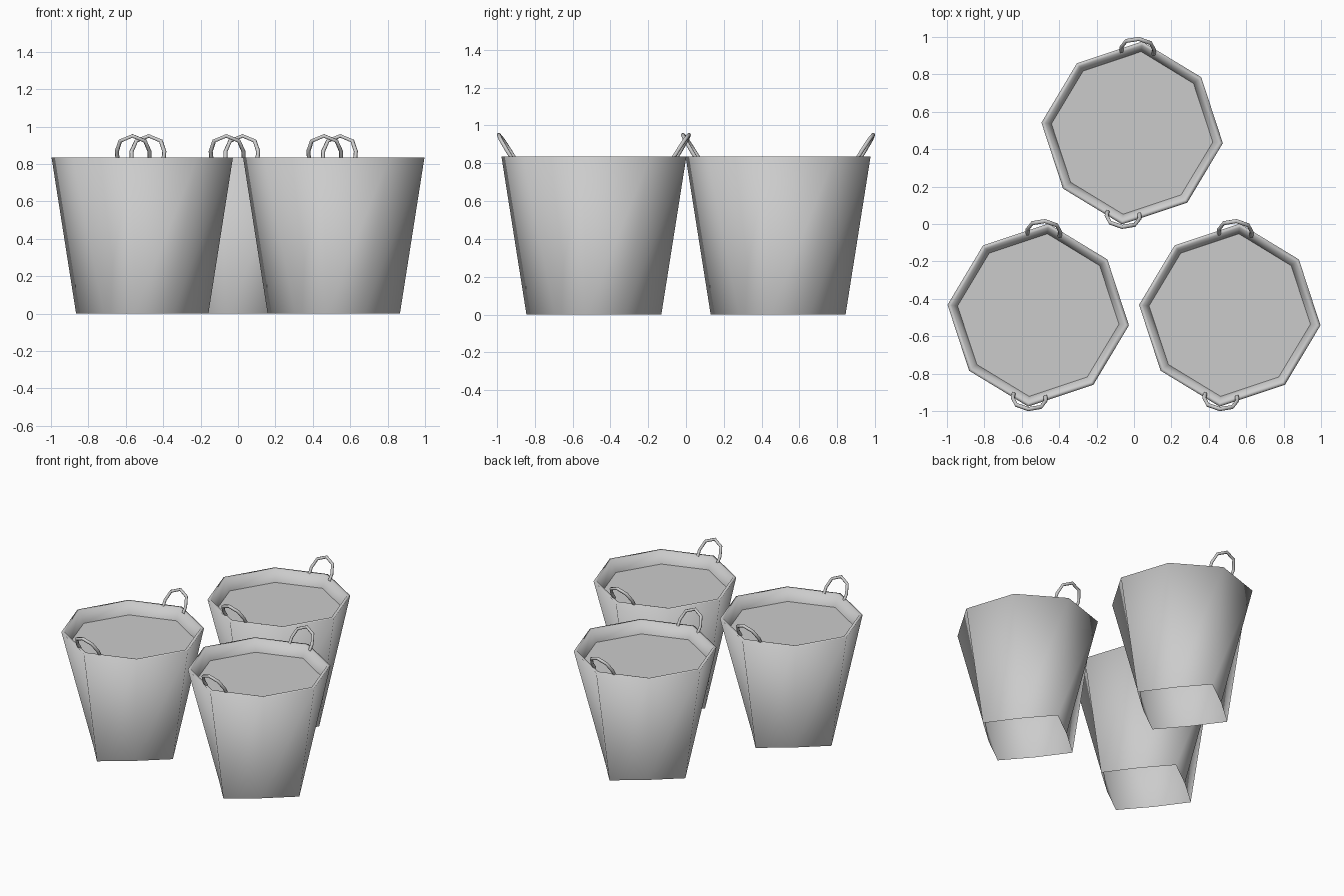
import bpy
import bmesh
from math import cos, sin, pi, radians
from mathutils import Matrix, Vector

cube = bpy.data.objects.get("Cube")
if cube:
    bpy.data.objects.remove(cube, do_unlink=True)

SIDES = 8
BODY_TURN = radians(-6.4)
HANDLE_TURN = radians(-5)
CENTRES = {"left_front": (0.512, -0.487), "right_front": (-0.512, -0.487), "back": (-0.01, 0.487)}

grey = bpy.data.materials.new("plain_grey")
grey.use_nodes = True
colour = (0.6, 0.6, 0.6, 1)
grey.diffuse_color = colour
grey.node_tree.nodes["Principled BSDF"].inputs["Base Color"].default_value = colour


def loft(rings):
    """Skin rings of points, leaving both ends open."""
    bm = bmesh.new()
    loops = [[bm.verts.new(p) for p in ring] for ring in rings]
    n = len(loops[0])
    for low, high in zip(loops, loops[1:]):
        for i in range(n):
            j = (i + 1) % n
            bm.faces.new((low[i], low[j], high[j], high[i]))
    return bm


def finish(bm, name, location):
    """Turn the mesh into a smooth-shaded object."""
    for face in bm.faces:
        face.smooth = True
    mesh = bpy.data.meshes.new(name)
    bm.to_mesh(mesh)
    bm.free()
    mesh.materials.append(grey)
    obj = bpy.data.objects.new(name, mesh)
    obj.location = location
    bpy.context.collection.objects.link(obj)


def ring(corner, between, z):
    """Eight points whose radius alternates between two values."""
    points = []
    for i in range(SIDES):
        a = BODY_TURN + 2 * pi * i / SIDES
        r = between if i % 2 else corner
        points.append((r * cos(a), 1.008 * r * sin(a), z))
    return points


def basket(name, centre):
    # Thin wall, open and nearly square below, with an octagonal rim and lip
    profile = [(0.356, 0.262, 0), (0.488, 0.473, 0.835),
               (0.466, 0.451, 0.835), (0.434, 0.42, 0.75)]
    rings = [ring(*p) for p in profile]
    finish(loft(rings), name, (*centre, 0))
    # Raised floor just under the rim
    bm = bmesh.new()
    bm.faces.new([bm.verts.new(p) for p in rings[-1]])
    finish(bm, name + "_floor", (*centre, 0))


def handle(name, centre, spin):
    # Half arch, mirrored, leaning outwards as it rises
    half = [(0.086, 0.828), (0.088, 0.867), (0.066, 0.923)]
    arch = [(-x, z) for x, z in half] + [(0, 0.95)] + [(x, z) for x, z in half[::-1]]
    path = [Vector((x, 0.43 + 0.62 * (z - 0.83), z)) for x, z in arch]
    lean = Vector((0, 1, -0.62)).normalized()
    rings = []
    for i, p in enumerate(path):
        along = (path[min(i + 1, len(path) - 1)] - path[max(i - 1, 0)]).normalized()
        across = along.cross(lean).normalized()
        rings.append([p + 0.011 * (cos(a) * across + sin(a) * lean)
                      for a in [2 * pi * k / 6 for k in range(6)]])
    bm = loft(rings)
    bmesh.ops.recalc_face_normals(bm, faces=bm.faces)
    bmesh.ops.transform(bm, matrix=Matrix.Rotation(HANDLE_TURN + spin, 4, "Z"), verts=bm.verts)
    finish(bm, name, (centre[0] - 0.009, centre[1], 0))


for place, centre in CENTRES.items():
    basket(place + "_basket", centre)
    handle(place + "_basket_rear_handle", centre, 0)
    handle(place + "_basket_front_handle", centre, pi)
